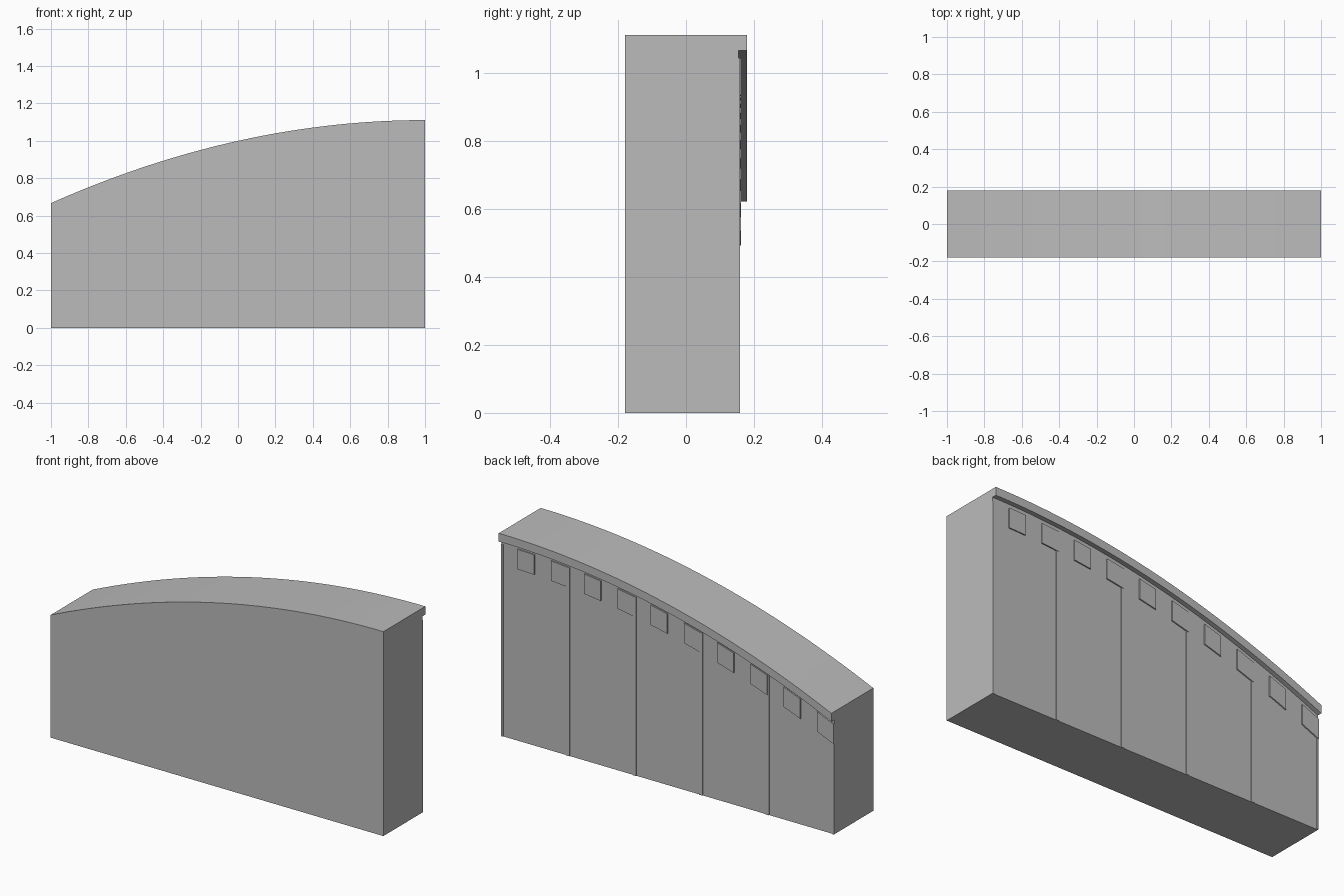
import bpy, bmesh

if "Cube" in bpy.data.objects:
    bpy.data.objects.remove(bpy.data.objects["Cube"])

grey = bpy.data.materials.new("stone grey")
grey.diffuse_color = (0.5, 0.5, 0.5, 1)
grey.use_nodes = True
grey.node_tree.nodes["Principled BSDF"].inputs["Base Color"].default_value = grey.diffuse_color

WALL, RIB, BLOCK, EDGE = 0.155, 0.159, 0.1615, 0.18   # back face depths
LIP, TOP, LOW = 0.045, 0.067, 0.175                  # offsets below the arched top


def arch(x):
    """Height of the arched top, level at the right end."""
    return 1.0 + 0.222 * x - 0.111 * x * x


def loft(name, x0, x1, steps, section):
    """Sweep a (y, z) section along x, with the section varying by x."""
    bm = bmesh.new()
    rings = []
    for i in range(steps + 1):
        x = x0 + (x1 - x0) * i / steps
        rings.append([bm.verts.new((x, y, z)) for y, z in section(x)])
    n = len(rings[0])
    for a, b in zip(rings, rings[1:]):
        for j in range(n):
            k = (j + 1) % n
            bm.faces.new((a[j], a[k], b[k], b[j]))
    bm.faces.new(rings[0])
    bm.faces.new(rings[-1])
    bmesh.ops.recalc_face_normals(bm, faces=bm.faces)
    mesh = bpy.data.meshes.new(name)
    bm.to_mesh(mesh)
    bm.free()
    mesh.materials.append(grey)
    obj = bpy.data.objects.new(name, mesh)
    bpy.context.collection.objects.link(obj)
    return obj


# Wall with the overhanging cornice lip along its back top edge
loft("arched_wall", -1, 1, 48, lambda x: [
    (-EDGE, 0), (WALL, 0), (WALL, arch(x) - LIP),
    (EDGE, arch(x) - LIP), (EDGE, arch(x)), (-EDGE, arch(x))])

# Vertical ribs on the back, the end ones cut flush with the wall
for i in range(6):
    x = -1 + 0.4 * i
    loft(f"rib_{i + 1}", max(x - 0.01, -1), min(x + 0.01, 1), 1, lambda x: [
        (WALL - 0.01, 0), (RIB, 0), (RIB, arch(x) - TOP), (WALL - 0.01, arch(x) - TOP)])

# Row of square blocks below the cornice, following the arch
for i in range(10):
    x = -1 + 0.2 * i
    loft(f"block_{i + 1}", x, x + 0.1, 3, lambda x: [
        (WALL - 0.01, arch(x) - LOW), (BLOCK, arch(x) - LOW),
        (BLOCK, arch(x) - TOP), (WALL - 0.01, arch(x) - TOP)])
